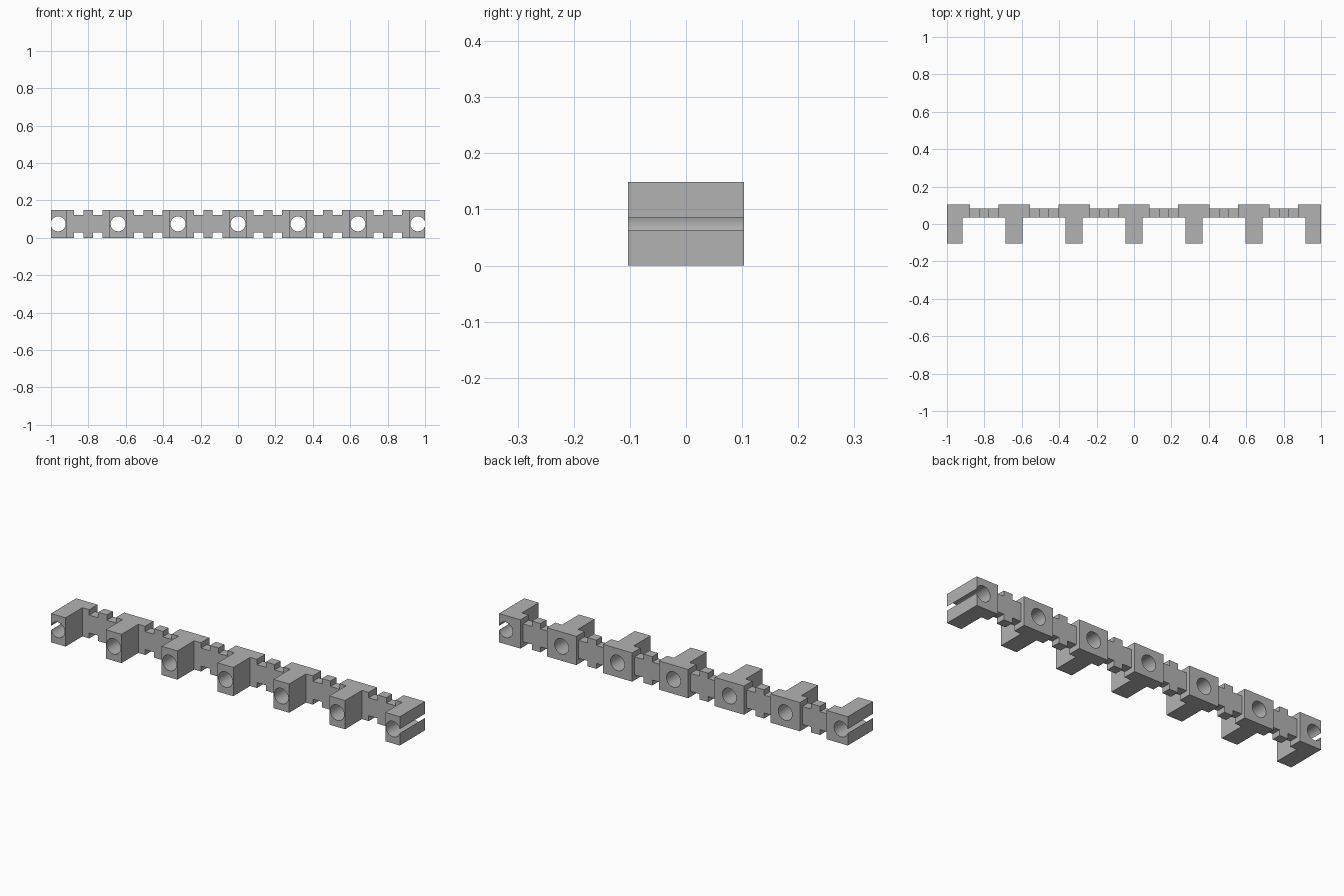
import bpy, bmesh, math
from mathutils import Matrix, Vector

cube = bpy.data.objects.get("Cube")
if cube:
    bpy.data.objects.remove(cube, do_unlink=True)

HEIGHT = 0.149
PITCH = 0.3205
LEG, HEAD = 0.045, 0.084            # half widths of each T-shaped block
FRONT, STEP, LINK_BACK, BACK = -0.103, 0.035, 0.083, 0.103
HOLE_RADIUS = 0.04
TAB = 0.025                         # half width of the tab on each link
NOTCH = 0.028                       # notch depth
stations = [i * PITCH for i in range(-3, 4)]

grey = bpy.data.materials.new("plain grey")
grey.use_nodes = True
colour = (0.45, 0.45, 0.45, 1)
grey.diffuse_color = colour
grey.node_tree.nodes["Principled BSDF"].inputs["Base Color"].default_value = colour


def make_object(name, bm):
    bmesh.ops.recalc_face_normals(bm, faces=bm.faces)
    mesh = bpy.data.meshes.new(name)
    bm.to_mesh(mesh)
    bm.free()
    mesh.materials.append(grey)
    obj = bpy.data.objects.new(name, mesh)
    bpy.context.collection.objects.link(obj)
    return obj


def add_box(bm, low, high):
    low, high = Vector(low), Vector(high)
    matrix = Matrix.Translation((low + high) / 2) @ Matrix.Diagonal((*(high - low), 1))
    bmesh.ops.create_cube(bm, size=1, matrix=matrix)


# Rail: plan outline with a T at each station, trimmed square at both ends
def clamp(x):
    return max(-1, min(1, x))

front_edge, back_edge = [], []
for i, x in enumerate(stations):
    first, last = i == 0, i == len(stations) - 1
    if not first:
        front_edge += [(x - HEAD, STEP), (x - LEG, STEP)]
        back_edge += [(x - HEAD, LINK_BACK)]
    front_edge += [(clamp(x - LEG), FRONT), (clamp(x + LEG), FRONT)]
    back_edge += [(clamp(x - HEAD), BACK), (clamp(x + HEAD), BACK)]
    if not last:
        front_edge += [(x + LEG, STEP), (x + HEAD, STEP)]
        back_edge += [(x + HEAD, LINK_BACK)]

bm = bmesh.new()
base = bm.faces.new([bm.verts.new((x, y, 0)) for x, y in front_edge + back_edge[::-1]])
raised = bmesh.ops.extrude_face_region(bm, geom=[base])["geom"]
bmesh.ops.translate(bm, vec=(0, 0, HEIGHT),
                    verts=[v for v in raised if isinstance(v, bmesh.types.BMVert)])
rail = make_object("notched_rail", bm)

# Cutter: a round hole through every block, and four notches in every link
bm = bmesh.new()
for x in stations:
    matrix = Matrix.Translation((x, 0, HEIGHT / 2)) @ Matrix.Rotation(math.pi / 2, 4, "X")
    bmesh.ops.create_cone(bm, cap_ends=True, segments=48, radius1=HOLE_RADIUS,
                          radius2=HOLE_RADIUS, depth=0.3, matrix=matrix)
for x in stations[:-1]:
    middle = x + PITCH / 2
    for left, right in ((x + HEAD, middle - TAB), (middle + TAB, x + PITCH - HEAD)):
        for low, high in ((-NOTCH, NOTCH), (HEIGHT - NOTCH, HEIGHT + NOTCH)):
            add_box(bm, (left, STEP - 0.01, low), (right, LINK_BACK + 0.01, high))
cutter = make_object("rail_cutter", bm)
cutter.hide_render = True

cut = rail.modifiers.new("holes and notches", "BOOLEAN")
cut.operation = "DIFFERENCE"
cut.solver = "EXACT"
cut.object = cutter
bpy.context.view_layer.objects.active = rail
bpy.ops.object.select_all(action="DESELECT")
rail.select_set(True)
bpy.ops.object.modifier_apply(modifier=cut.name)
bpy.data.objects.remove(cutter, do_unlink=True)
bpy.ops.object.shade_smooth_by_angle(angle=math.radians(30))
